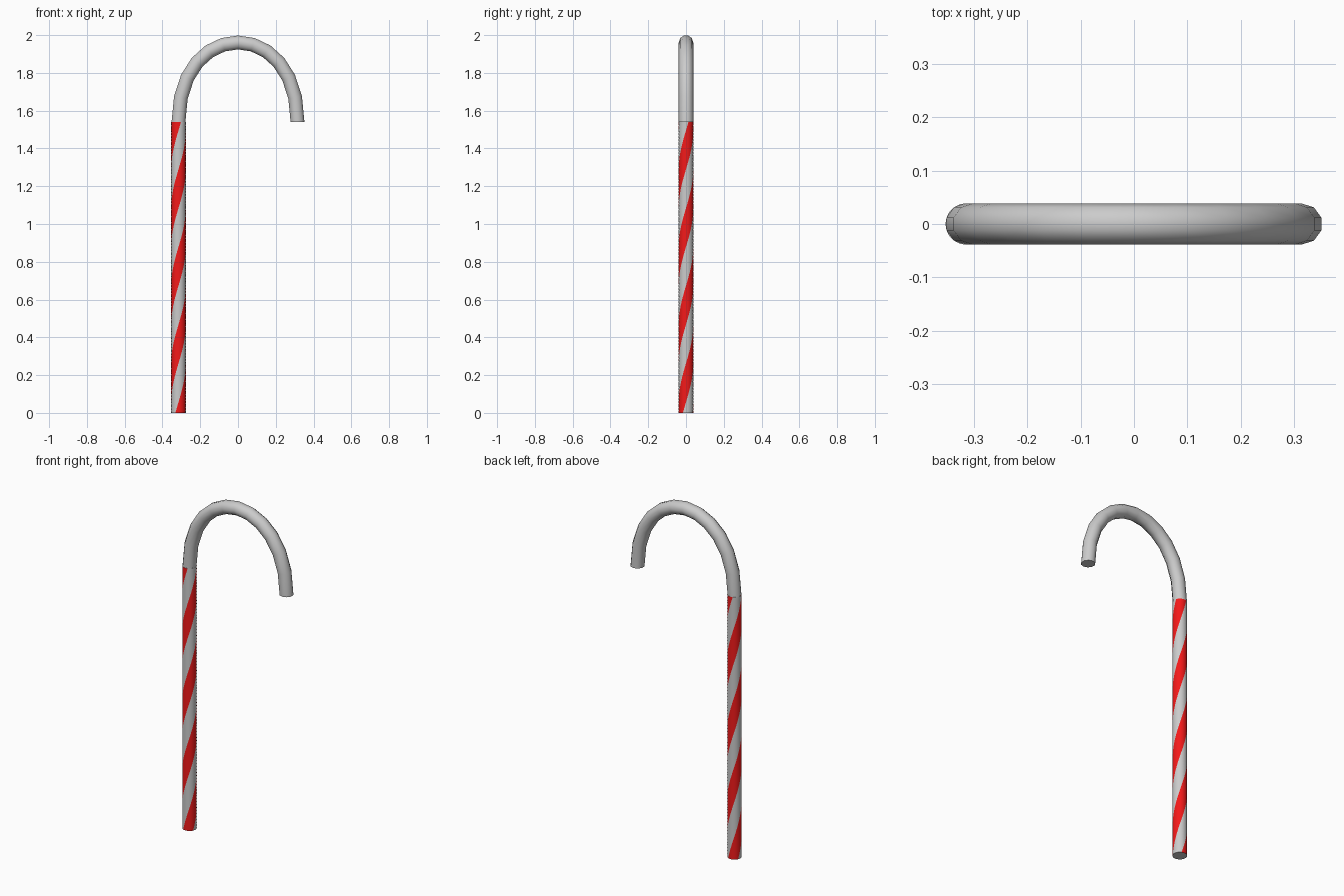
import bpy, bmesh, math
from mathutils import Vector

if "Cube" in bpy.data.objects:
    bpy.data.objects.remove(bpy.data.objects["Cube"])

R = 0.0385          # tube radius
HALF = 0.315        # half the width of the crook (centre line)
STEM = 1.541        # stem height
HANDLE = 0.56       # handle length of the crook's bezier path
TWIST = math.radians(675)


def finish(bm, name, material=None):
    bmesh.ops.recalc_face_normals(bm, faces=bm.faces)
    me = bpy.data.meshes.new(name)
    bm.to_mesh(me)
    bm.free()
    ob = bpy.data.objects.new(name, me)
    bpy.context.collection.objects.link(ob)
    if material:
        me.materials.append(material)
    bpy.ops.object.select_all(action='DESELECT')
    ob.select_set(True)
    bpy.context.view_layer.objects.active = ob
    bpy.ops.object.shade_smooth_by_angle(angle=math.radians(60))
    return ob


def stripes(name, starts, caps, material=None):
    """Twisted quarter-turn bands around the stem; starts are angles from the front."""
    rings, cols = 90, 12
    bm = bmesh.new()
    for start in starts:
        grid = []
        for i in range(rings + 1):
            t = i / rings
            row = []
            for k in range(cols + 1):
                a = math.radians(start + 90 * k / cols) + TWIST * t
                row.append(bm.verts.new((-HALF + R * math.sin(a), -R * math.cos(a), STEM * t)))
            grid.append(row)
        for lo, hi in zip(grid, grid[1:]):
            for k in range(cols):
                bm.faces.new((lo[k], lo[k + 1], hi[k + 1], hi[k]))
    if caps:
        for z in (0, STEM):
            ring = [bm.verts.new((-HALF + R * math.cos(a), R * math.sin(a), z))
                    for a in (math.tau * k / 48 for k in range(48))]
            bm.faces.new(ring if z else ring[::-1])
    return finish(bm, name, material)


# Stem: two red bands and two plain bands
red = bpy.data.materials.new("red")
red.diffuse_color = (0.9, 0.01, 0.01, 1)
red.use_nodes = True
red.node_tree.nodes["Principled BSDF"].inputs["Base Color"].default_value = red.diffuse_color
stripes("stem_red_stripes", (-25, 155), False, red)
stripes("stem_plain_stripes", (65, 245), True)

# Crook: ten-sided tube swept along one bezier arch
bm = bmesh.new()
rings, sides, steps = [], 10, 12
for i in range(steps + 1):
    t = i / steps
    centre = Vector((-HALF + 2 * HALF * (3 * t * t - 2 * t ** 3), 0,
                     STEM + 3 * HANDLE * t * (1 - t)))
    tangent = Vector((12 * HALF * t * (1 - t), 0, 3 * HANDLE * (1 - 2 * t))).normalized()
    out = Vector((-tangent.z, 0, tangent.x))
    side = Vector((0, 1, 0))
    rings.append([bm.verts.new(centre + R * (math.cos(a) * side + math.sin(a) * out))
                  for a in (math.tau * k / sides for k in range(sides))])
for a, b in zip(rings, rings[1:]):
    for k in range(sides):
        n = (k + 1) % sides
        bm.faces.new((a[k], a[n], b[n], b[k]))
bm.faces.new(rings[0][::-1])
bm.faces.new(rings[-1])
finish(bm, "crook")
